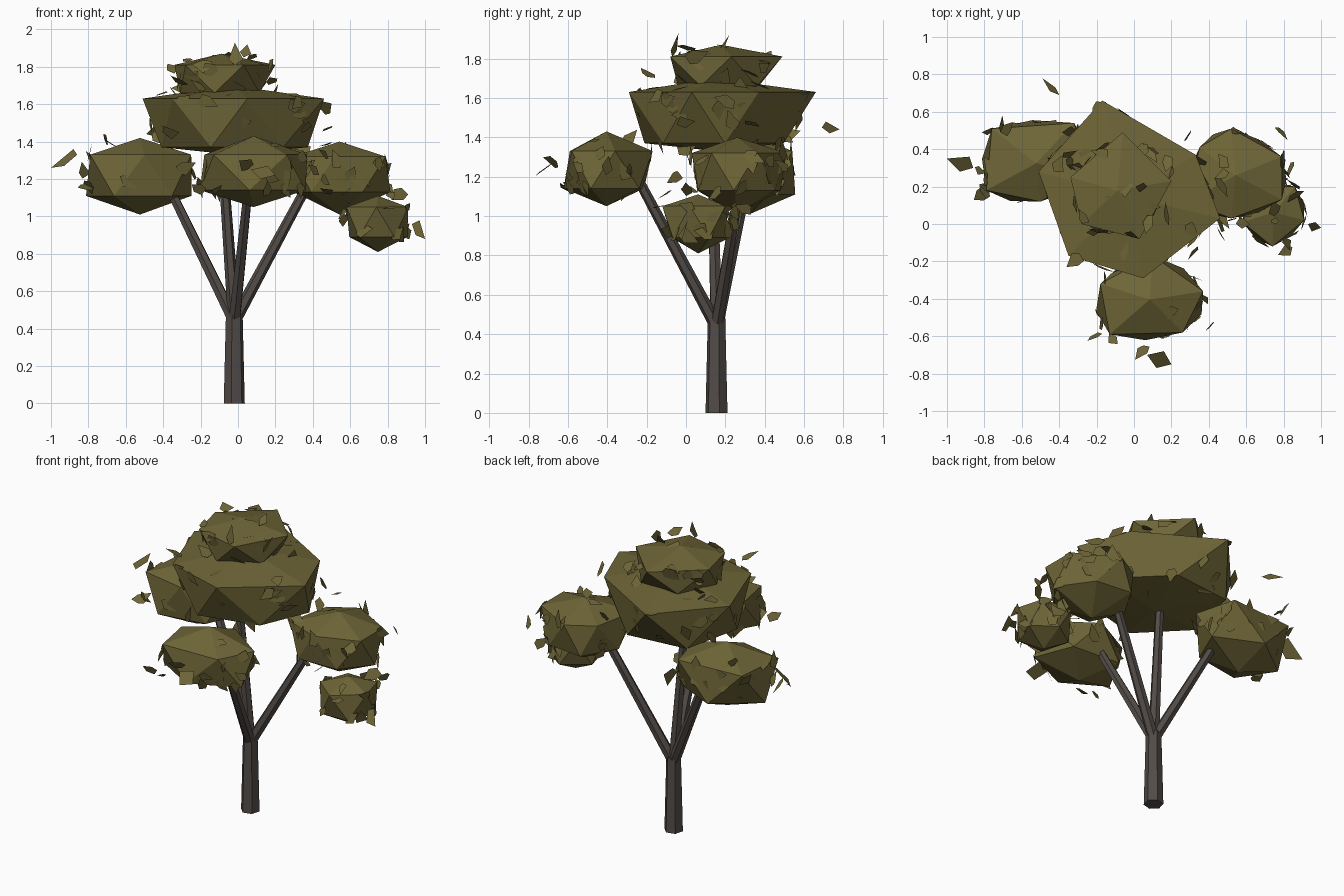
import bpy, bmesh, math, random
from mathutils import Vector

if "Cube" in bpy.data.objects:
    bpy.data.objects.remove(bpy.data.objects["Cube"])

random.seed(11)


def material(name, rgb):
    m = bpy.data.materials.new(name)
    m.diffuse_color = (*rgb, 1)
    m.use_nodes = True
    m.node_tree.nodes["Principled BSDF"].inputs["Base Color"].default_value = m.diffuse_color
    return m


LEAF = material("olive leaf", (0.155, 0.13, 0.038))
BARK = material("dark bark", (0.085, 0.072, 0.064))


def finish(name, bm, mat, fix_normals=True):
    if fix_normals:
        bmesh.ops.recalc_face_normals(bm, faces=bm.faces[:])
    me = bpy.data.meshes.new(name)
    bm.to_mesh(me)
    bm.free()
    me.materials.append(mat)
    ob = bpy.data.objects.new(name, me)
    bpy.context.collection.objects.link(ob)
    return ob


def clump(name, ring, heights, spread):
    """Faceted foliage: apex, wide upper ring, staggered lower ring, bottom point."""
    top, up, low, bottom = heights
    n = len(ring)
    c = sum((Vector(p) for p in ring), Vector((0, 0))) / n
    bm = bmesh.new()
    upper, lower = [], []
    for i in range(n):
        a, b = Vector(ring[i]), Vector(ring[(i + 1) % n])
        m = c + ((a + b) / 2 - c) * spread
        upper.append(bm.verts.new((a.x, a.y, up)))
        lower.append(bm.verts.new((m.x, m.y, low)))
    t = bm.verts.new((c.x, c.y, top))
    d = bm.verts.new((c.x, c.y, bottom))
    for i in range(n):
        j = (i + 1) % n
        bm.faces.new((t, upper[i], upper[j]))
        bm.faces.new((upper[i], lower[i], upper[j]))
        bm.faces.new((lower[i], lower[j], upper[j]))
        bm.faces.new((d, lower[j], lower[i]))
    return finish(name, bm, LEAF)


def limb(name, p, q, r0, r1, sides=6):
    """Tapered many-sided post from p to q."""
    p, q = Vector(p), Vector(q)
    rot = (q - p).to_track_quat('Z', 'Y')
    bm = bmesh.new()
    rings = []
    for pos, r in ((p, r0), (q, r1)):
        ring = []
        for i in range(sides):
            a = math.tau * i / sides + .25
            ring.append(bm.verts.new(pos + rot @ Vector((r * math.cos(a), r * math.sin(a), 0))))
        rings.append(ring)
    for i in range(sides):
        j = (i + 1) % sides
        bm.faces.new((rings[0][i], rings[0][j], rings[1][j], rings[1][i]))
    bm.faces.new(rings[0][::-1])
    bm.faces.new(rings[1])
    finish(name, bm, BARK)


def shard(bm, pos, normal, size):
    """One flat, irregular pointed leaf."""
    rot = normal.to_track_quat('Z', 'Y')
    spin = random.uniform(0, math.tau)
    count = random.choice((4, 5, 5))
    vs = []
    for i in range(count):
        a = spin + math.tau * (i + random.uniform(-.2, .2)) / count
        r = size * (1.35 if i == 0 else random.uniform(.5, .85))
        vs.append(bm.verts.new(pos + rot @ Vector((r * math.cos(a), r * math.sin(a), 0))))
    bm.faces.new(vs)


def buried(pos, clumps):
    """True when a point lies inside one of the clumps."""
    for ob in clumps:
        _, loc, nor, _ = ob.closest_point_on_mesh(pos)
        if (pos - loc).dot(nor) < -.01:
            return True
    return False


def leaves(name, ob, clumps, count):
    """Loose leaves scattered on and just off the sides of a clump."""
    bm = bmesh.new()
    sides = [f for f in ob.data.polygons if f.normal.z > -.6]
    weights = [f.area * (1.2 - abs(f.normal.z)) for f in sides]
    done = 0
    for _ in range(count * 20):
        if done == count:
            break
        f = random.choices(sides, weights)[0]
        a, b, c = [ob.data.vertices[i].co for i in f.vertices]
        u, v = sorted((random.random(), random.random()))
        off = random.choice((0, .01, random.uniform(.01, .11)))
        pos = a * u + b * (v - u) + c * (1 - v) + f.normal * off
        pos.x = max(-.91, min(.91, pos.x))
        pos.y = max(-.69, min(.70, pos.y))
        pos.z = min(1.85, pos.z)
        if buried(pos, clumps):
            continue
        tilt = Vector([random.uniform(-1, 1) for _ in range(3)])
        lean = .25 if off < .02 else 1.0
        shard(bm, pos, (f.normal + tilt * lean).normalized(), random.uniform(.042, .064))
        done += 1
    finish(name, bm, LEAF, False)


# Trunk and branches
limb("trunk", (-.02, .155, 0), (-.02, .155, .48), .058, .046)
for side, tip in (("left", (-.40, .32, 1.22)), ("right", (.39, .28, 1.20)),
                  ("front", (.06, -.25, 1.20)), ("centre", (-.09, .13, 1.42))):
    limb(side + "_branch", (-.02, .155, .44), tip, .034, .025)

# Foliage clumps
main = clump("main_canopy",
             [(-.17, .66), (.33, .37), (.46, .03), (.05, -.29), (-.35, -.17), (-.51, .28)],
             (1.70, 1.63, 1.37, 1.33), .95)
crown = clump("crown_canopy", [(-.34, .25), (-.06, .49), (.2, .23), (.03, -.08), (-.28, 0)],
              (1.87, 1.81, 1.66, 1.60), 1.0)
left = clump("left_canopy", [(-.76, .51), (-.32, .54), (-.25, .27), (-.5, .12), (-.79, .18)],
             (1.42, 1.33, 1.11, 1.01), 1.15)
front = clump("front_canopy", [(-.13, -.59), (.26, -.58), (.37, -.36), (.1, -.17), (-.18, -.32)],
              (1.43, 1.33, 1.14, 1.05), 1.2)
right = clump("right_canopy",
              [(.52, .51), (.79, .36), (.79, .13), (.52, .03), (.29, .12), (.35, .41)],
              (1.40, 1.32, 1.13, 1.01), 1.1)
small = clump("small_canopy", [(.58, .01), (.74, -.12), (.91, .02), (.86, .2), (.65, .2)],
              (1.11, 1.05, .89, .81), 1.15)

# Loose leaves around each clump
clumps = (main, crown, left, front, right, small)
for ob, count in zip(clumps, (38, 24, 26, 26, 30, 20)):
    leaves(ob.name.replace("canopy", "leaves"), ob, clumps, count)

# Outermost stray leaves
bm = bmesh.new()
for pts in (((-1, .35, 1.26), (-.93, .28, 1.27), (-.86, .30, 1.33), (-.88, .36, 1.36)),
            ((1, -.02, .88), (.95, -.04, .90), (.93, 0, .96), (.97, .01, .98)),
            ((.12, -.77, 1.2), (.20, -.75, 1.22), (.16, -.68, 1.27), (.07, -.70, 1.25)),
            ((-.49, .78, 1.44), (-.42, .73, 1.42), (-.40, .69, 1.45), (-.45, .71, 1.48)),
            ((.05, .22, 1.92), (.07, .2, 1.87), (.03, .17, 1.85), (.01, .2, 1.88))):
    bm.faces.new([bm.verts.new(p) for p in pts])
finish("stray_leaves", bm, LEAF, False)
